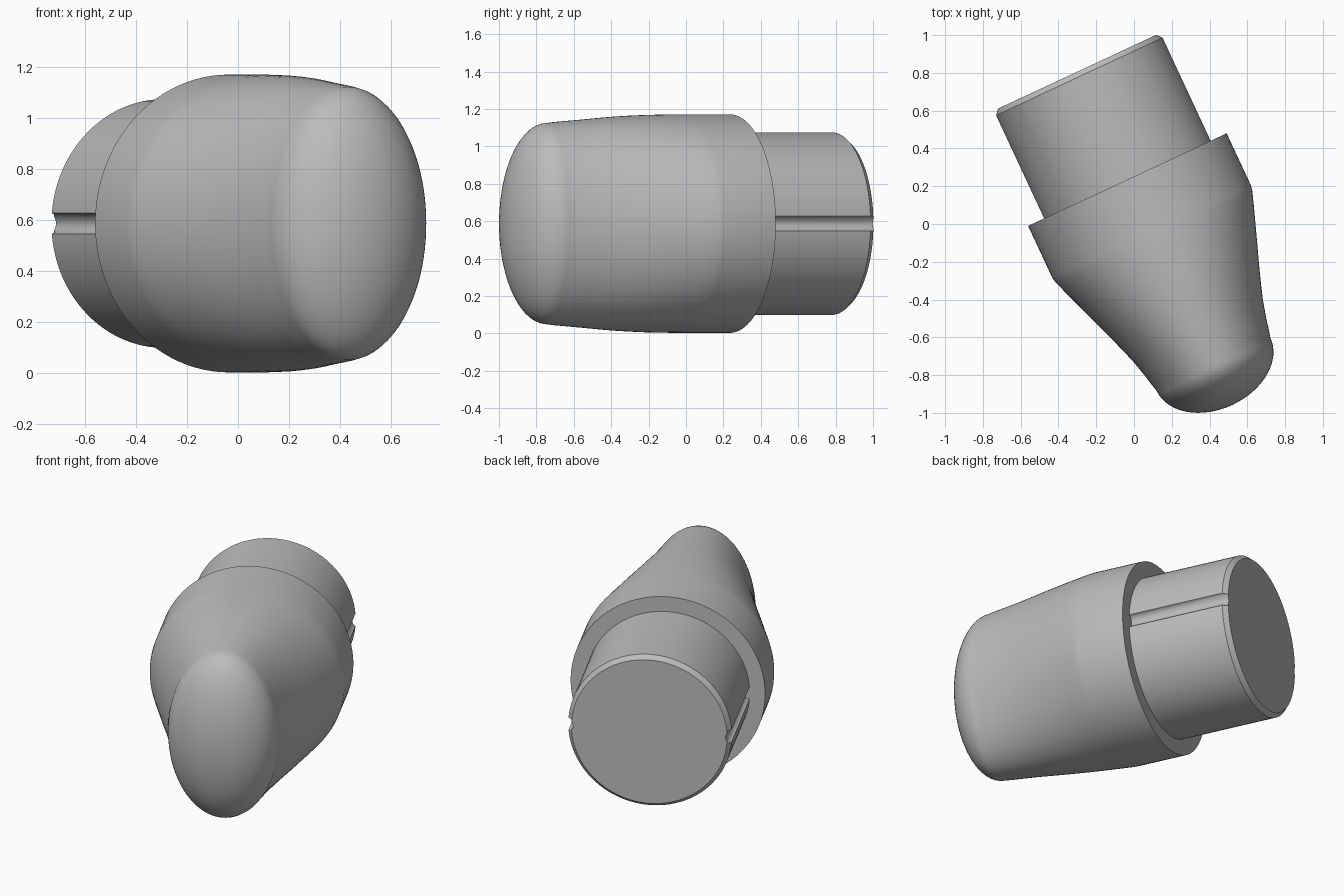
import bpy
import bmesh
from math import sin, cos, pi, radians, sqrt, acos
from mathutils import Matrix

if "Cube" in bpy.data.objects:
    bpy.data.objects.remove(bpy.data.objects["Cube"])

grey = bpy.data.materials.new("plain grey")
grey.use_nodes = True
colour = (0.5, 0.5, 0.5, 1)
grey.diffuse_color = colour
grey.node_tree.nodes["Principled BSDF"].inputs["Base Color"].default_value = colour

# Local frame: +y runs along the axis to the peg, origin on the shoulder
PLACE = Matrix.Translation((-0.035, 0.235, 0.587)) @ Matrix.Rotation(radians(25), 4, "Z")


def loft(name, sections):
    """Skin a list of equal-length closed sections and cap both ends."""
    bm = bmesh.new()
    rings = [[bm.verts.new(p) for p in s] for s in sections]
    for a, b in zip(rings, rings[1:]):
        for i in range(len(a)):
            j = (i + 1) % len(a)
            bm.faces.new((a[i], a[j], b[j], b[i]))
    bm.faces.new(rings[0])
    bm.faces.new(rings[-1])
    bmesh.ops.recalc_face_normals(bm, faces=bm.faces)
    mesh = bpy.data.meshes.new(name)
    bm.to_mesh(mesh)
    bm.free()
    mesh.materials.append(grey)
    obj = bpy.data.objects.new(name, mesh)
    bpy.context.collection.objects.link(obj)
    obj.matrix_world = PLACE
    bpy.ops.object.select_all(action="DESELECT")
    obj.select_set(True)
    bpy.context.view_layer.objects.active = obj
    bpy.ops.object.shade_smooth_by_angle(angle=radians(30))


def ellipse(y, w, h, n=96):
    return [(w * cos(2 * pi * i / n), y, h * sin(2 * pi * i / n)) for i in range(n)]


# Body: round collar flattening into a narrow upright oval
taper = [(0, .58, .584), (-.30, .58, .584), (-.33, .575, .584), (-.40, .551, .583),
         (-.50, .515, .581), (-.60, .479, .577), (-.69, .446, .572), (-.79, .411, .564),
         (-.88, .381, .556), (-.98, .355, .548), (-1.04, .342, .543), (-1.08, .332, .538)]
body = [ellipse(*t) for t in taper]

# Rounded nose continuing the last oval
STEPS = 16
for k in range(1, STEPS):
    a = k / STEPS * pi / 2
    body.append(ellipse(-1.08 - .236 * sin(a), .332 * cos(a), .538 * cos(a)))
body.append(ellipse(-1.316, .004, .006))
loft("body", body)

# Peg section: circle with a round groove on each side
R, GROOVE, CENTRE = 0.488, 0.042, 0.497
cross = (R * R + CENTRE ** 2 - GROOVE ** 2) / (2 * CENTRE)
edge = acos(cross / R)
lip = sqrt(R * R - cross * cross)
swing = acos((CENTRE - cross) / GROOVE)
half = []
for i in range(12):
    b = swing * (2 * i / 12 - 1)
    half.append((CENTRE - GROOVE * cos(b), GROOVE * sin(b)))
for i in range(48):
    a = edge + (pi - 2 * edge) * i / 48
    half.append((R * cos(a), R * sin(a)))
outline = half + [(-x, -z) for x, z in half]


def peg_ring(y, limit):
    ring = []
    for x, z in outline:
        s = min(1, limit / sqrt(x * x + z * z))
        ring.append((x * s, y, z * s))
    return ring


# Peg with a bevelled end
loft("peg", [peg_ring(-.02, R), peg_ring(.602, R), peg_ring(.63, .464)])
